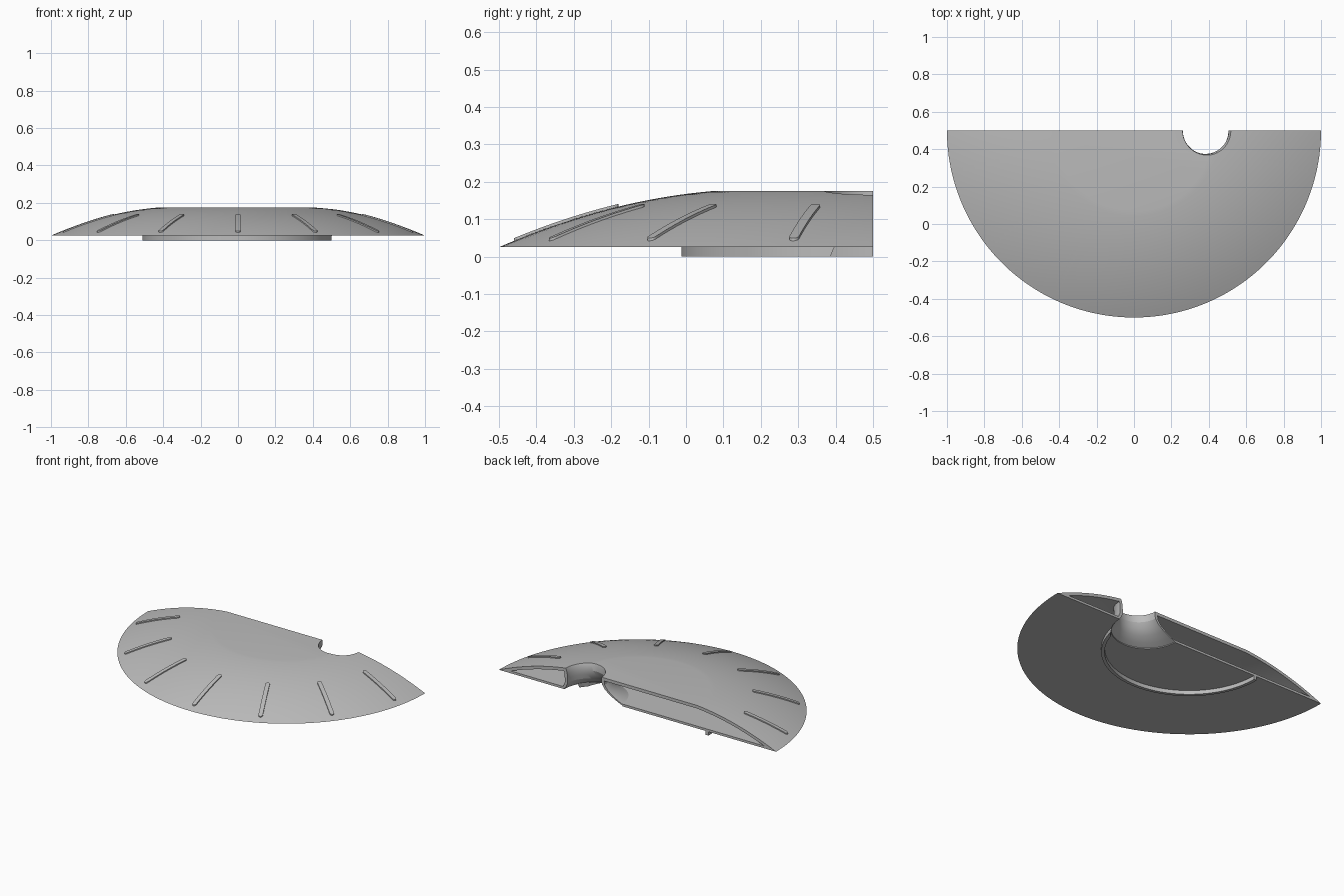
import bpy, bmesh, math
from mathutils import Matrix, Vector

if "Cube" in bpy.data.objects:
    bpy.data.objects.remove(bpy.data.objects["Cube"], do_unlink=True)

BACK = 0.5        # the flat cut side, and the centre of the half circle
RIM_Z = 0.025     # underside of the dome
FLAT_R = 0.43     # radius of the flat crown

grey = bpy.data.materials.new("plain grey")
grey.use_nodes = True
colour = (0.5, 0.5, 0.5, 1)
grey.diffuse_color = colour
grey.node_tree.nodes["Principled BSDF"].inputs["Base Color"].default_value = colour


def dome_z(r):
    u = (1 - r) / (1 - FLAT_R)
    return RIM_Z + 0.15 * u + 0.1 * u * (1 - u)


def make_object(name, bm):
    bmesh.ops.recalc_face_normals(bm, faces=bm.faces)
    mesh = bpy.data.meshes.new(name)
    bm.to_mesh(mesh)
    bm.free()
    mesh.materials.append(grey)
    obj = bpy.data.objects.new(name, mesh)
    bpy.context.collection.objects.link(obj)
    return obj


def skin(bm, rings):
    """Join equal rings of points into a closed solid."""
    loops = [[bm.verts.new(p) for p in ring] for ring in rings]
    n = len(loops[0])
    for a, b in zip(loops, loops[1:]):
        for i in range(n):
            j = (i + 1) % n
            bm.faces.new((a[i], a[j], b[j], b[i]))
    bm.faces.new(loops[0][::-1])
    bm.faces.new(loops[-1])


def loft(name, levels, sides=160):
    """Stack circles given as (height, centre x, radius)."""
    bm = bmesh.new()
    turn = [2 * math.pi * (i + 0.5) / sides for i in range(sides)]
    skin(bm, [[(cx + r * math.cos(a), BACK + r * math.sin(a), z) for a in turn]
              for z, cx, r in levels])
    return make_object(name, bm)


def subtract(target, cutter):
    mod = target.modifiers.new("cut", "BOOLEAN")
    mod.operation = "DIFFERENCE"
    mod.solver = "EXACT"
    mod.object = cutter
    bpy.context.view_layer.update()
    graph = bpy.context.evaluated_depsgraph_get()
    mesh = bpy.data.meshes.new_from_object(target.evaluated_get(graph))
    target.modifiers.clear()
    target.data = mesh


def smooth(obj, degrees):
    bpy.ops.object.select_all(action="DESELECT")
    obj.select_set(True)
    bpy.context.view_layer.objects.active = obj
    bpy.ops.object.shade_smooth_by_angle(angle=math.radians(degrees))


# Dome and the hollow inside it
STEPS = 20
radii = [1 - (1 - FLAT_R) * i / STEPS for i in range(STEPS + 1)]
dome = loft("dome_shell", [(dome_z(r), 0, r) for r in radii])
inner = [r for r in radii if r < 0.92]
cavity = loft("cavity_cutter", [(0.04, 0, 0.93)] +
              [(dome_z(r) - 0.02, 0, r) for r in inner])

# Flared notch, leaning towards the middle at its foot
notch = [(-0.02, 0.32, 0.215), (0.03, 0.318, 0.21), (0.045, 0.33, 0.185),
         (0.07, 0.35, 0.155), (0.1, 0.37, 0.135), (0.13, 0.382, 0.125),
         (0.16, 0.388, 0.127), (0.2, 0.398, 0.14)]
hole = loft("notch_cutter", notch, 96)
sleeve = loft("sleeve_cutter", [(z, cx, r + 0.02) for z, cx, r in notch], 96)

# Locating ring under the dome
ring = loft("base_ring", [(0, 0, 0.512), (RIM_Z + 0.003, 0, 0.512)])
ring_core = loft("ring_cutter", [(-0.1, 0, 0.492), (0.1, 0, 0.492)])

# Block that removes the rear half
bm = bmesh.new()
bmesh.ops.create_cube(bm, size=3, matrix=Matrix.Translation((0, BACK + 1.5, 0)))
rear = make_object("rear_cutter", bm)

subtract(cavity, sleeve)
for cutter in (cavity, hole, rear):
    subtract(dome, cutter)
for cutter in (ring_core, hole, rear):
    subtract(ring, cutter)
for cutter in (cavity, hole, sleeve, ring_core, rear):
    bpy.data.objects.remove(cutter, do_unlink=True)
smooth(dome, 20)
smooth(ring, 30)

# Raised grip ribs, evenly fanned over the dome
COUNT, HALF, START, END = 7, 0.013, 0.68, 0.96
ends = [HALF * (1 - math.cos(math.pi / 2 * i / 5)) for i in range(6)]
stations = ([START + e for e in ends] +
            [START + (END - START) * i / 12 for i in range(1, 12)] +
            [END - e for e in reversed(ends)])
for k in range(COUNT):
    angle = -math.pi * (k + 0.5) / COUNT
    out = Vector((math.cos(angle), math.sin(angle), 0))
    side = Vector((-out.y, out.x, 0))
    rings = []
    for r in stations:
        gap = min(r - START, END - r, HALF)
        w = max(math.sqrt(HALF ** 2 - (HALF - gap) ** 2), 0.002)
        mid = out * r + Vector((0, BACK, dome_z(r)))
        rings.append([mid + side * s * w + Vector((0, 0, h))
                      for s, h in ((-1, -0.01), (1, -0.01), (1, 0.007), (-1, 0.007))])
    bm = bmesh.new()
    skin(bm, rings)
    smooth(make_object(f"grip_rib_{k + 1}", bm), 30)
